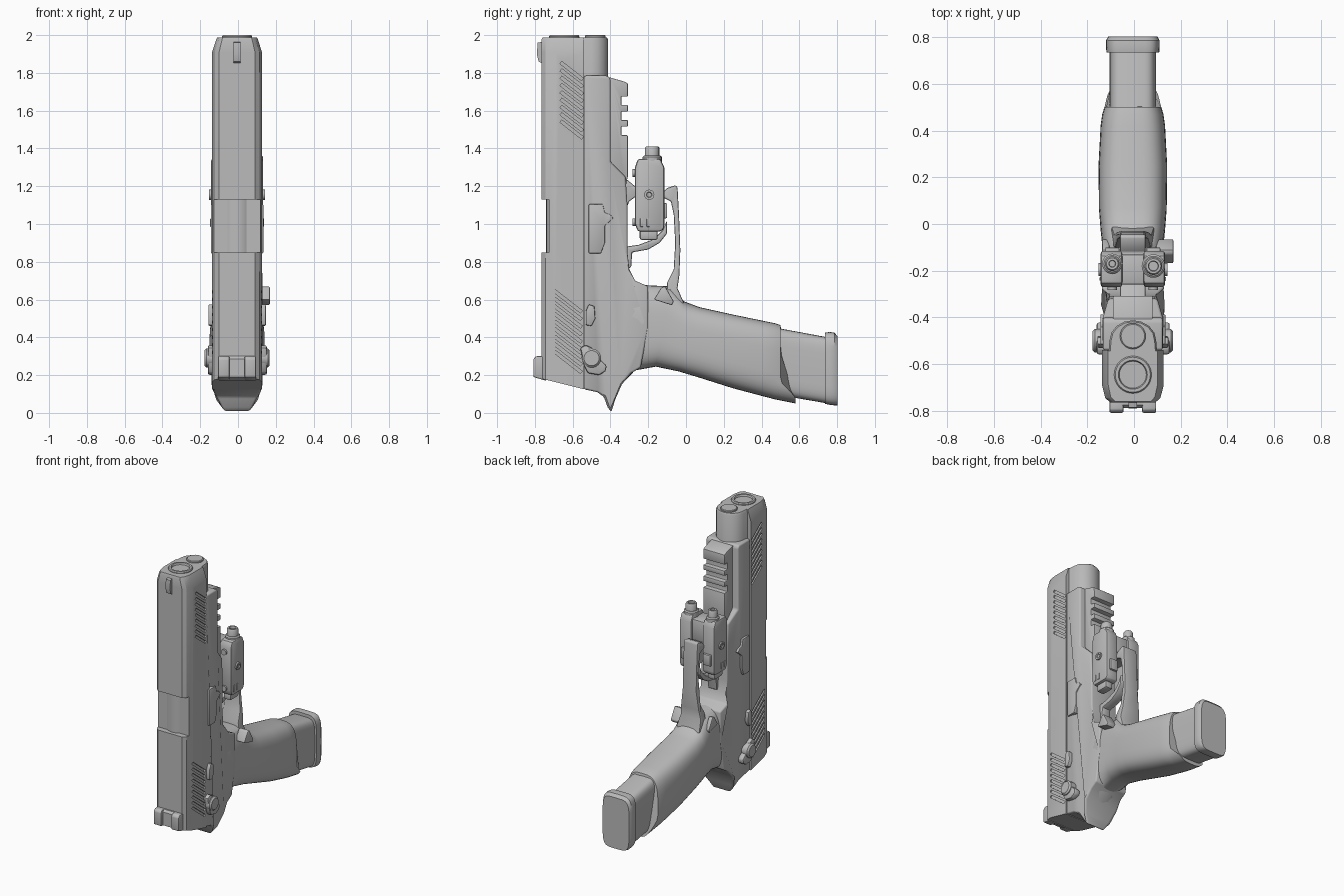
import bpy, bmesh, math
from mathutils import Vector, Matrix

if "Cube" in bpy.data.objects:
    bpy.data.objects.remove(bpy.data.objects["Cube"])

gray = bpy.data.materials.new("plain gray")
gray.use_nodes = True
COL = (0.5, 0.5, 0.5, 1)
gray.diffuse_color = COL
gray.node_tree.nodes["Principled BSDF"].inputs["Base Color"].default_value = COL
CX = -0.005
parts = []


def apply_mod(ob, kind, **props):
    mod = ob.modifiers.new(kind.lower(), kind)
    for key, val in props.items():
        setattr(mod, key, val)
    bpy.context.view_layer.objects.active = ob
    bpy.ops.object.modifier_apply(modifier=mod.name)


def finish(name, bm, bevel=0, seg=2):
    bmesh.ops.recalc_face_normals(bm, faces=bm.faces)
    me = bpy.data.meshes.new(name)
    bm.to_mesh(me)
    bm.free()
    me.materials.append(gray)
    ob = bpy.data.objects.new(name, me)
    bpy.context.collection.objects.link(ob)
    if bevel:
        apply_mod(ob, "BEVEL", width=bevel, segments=seg, limit_method="ANGLE", angle_limit=0.6)
    parts.append(ob)
    return ob


def skin(bm, rings):
    """Join closed rings of points and cap both ends."""
    vs = [[bm.verts.new(p) for p in r] for r in rings]
    n = len(vs[0])
    for a, b in zip(vs, vs[1:]):
        for i in range(n):
            bm.faces.new((a[i], a[(i + 1) % n], b[(i + 1) % n], b[i]))
    bm.faces.new(vs[0])
    bm.faces.new(vs[-1])


def side_plate(name, pts, x0, x1, bevel=0, taper=None, seg=2):
    """Extrude a (y, z) outline across x."""
    bm = bmesh.new()
    k = taper or (lambda y, z: 1)
    skin(bm, [[(CX + x * k(y, z), y, z) for y, z in pts] for x in (x0, x1)])
    return finish(name, bm, bevel, seg)


def add_box(bm, lo, hi, rot=None):
    lo, hi = Vector(lo), Vector(hi)
    m = Matrix.Translation((lo + hi) / 2) @ (rot or Matrix()) @ Matrix.Diagonal((*(hi - lo), 1))
    bmesh.ops.create_cube(bm, size=1, matrix=m)


def box(name, lo, hi, bevel=0):
    bm = bmesh.new()
    add_box(bm, lo, hi)
    return finish(name, bm, bevel)


def lathe(name, prof, at, axis="z", n=32):
    """Turn an (r, h) profile around an axis through a point."""
    bm = bmesh.new()
    rings = [[(r * math.cos(2 * math.pi * i / n), r * math.sin(2 * math.pi * i / n), h)
              for i in range(n)] for r, h in prof]
    skin(bm, rings)
    rot = {"z": Matrix(), "x": Matrix.Rotation(math.pi / 2, 4, "Y"),
           "y": Matrix.Rotation(-math.pi / 2, 4, "X")}[axis]
    bm.transform(Matrix.Translation(at) @ rot)
    return finish(name, bm)


def rounded_loft(name, stations, power, tongue=0, n=40, bevel=0):
    """Loft superellipse sections: (front y, z), (back y, z), half width."""
    rings = []
    for k, (f, b, w) in enumerate(stations):
        ring = []
        for i in range(n):
            a = 2 * math.pi * i / n
            c, s = math.cos(a), math.sin(a)
            u = math.copysign(abs(c) ** (2 / power), c)
            t = (1 - math.copysign(abs(s) ** (2 / power), s)) / 2
            y, z = (f[j] + (b[j] - f[j]) * t for j in (0, 1))
            if k == len(stations) - 1:
                y += tongue * min(1, max(0, (t - 0.72) / 0.2))
            ring.append((CX + w * u, y, z))
        rings.append(ring)
    bm = bmesh.new()
    skin(bm, rings)
    return finish(name, bm, bevel)


# slide: chamfered section, tapered muzzle, slanted rear
half = [(0.095, -0.765), (0.118, -0.745), (0.132, -0.69), (0.132, -0.54)]
outline = half + [(-x, y) for x, y in reversed(half)]
bm = bmesh.new()
skin(bm, [[(CX + x, y, 0.125 - 0.25 * (y + 0.54)) for x, y in outline]] +
     [[(CX + x * k, -0.64 + (y + 0.64) * j, z) for x, y in outline]
      for z, k, j in ((1.91, 1, 1), (1.975, 0.84, 1), (1.988, 0.8, 0.96))])
slide = finish("slide", bm)

# ejection port and slanted grip grooves
bm = bmesh.new()
add_box(bm, (-0.3, -0.9, 0.85), (0.3, -0.725, 1.13))
tilt = Matrix.Rotation(-0.66, 4, "X")
for y, z_top, z_low, count, length in ((-0.605, 1.81, 1.5, 9, 0.145), (-0.625, 0.59, 0.27, 9, 0.18)):
    for i in range(count):
        z = z_top + (z_low - z_top) * i / (count - 1)
        for s in (-1, 1):
            x = CX + s * 0.134
            add_box(bm, (x - 0.011, y - length / 2, z - 0.008),
                    (x + 0.011, y + length / 2, z + 0.008), tilt)
cutter = finish("groove_cutter", bm)
cutter.hide_render = True
apply_mod(slide, "BOOLEAN", object=cutter, operation="DIFFERENCE", solver="EXACT")
parts.remove(cutter)
bpy.data.objects.remove(cutter)

# barrel, recoil housing and guide rod
lathe("chamber", [(0.095, 0.8), (0.095, 1.18)], (CX, -0.645, 0))
lathe("muzzle", [(0.08, 1.9), (0.08, 1.993), (0.075, 2), (0.062, 2), (0.058, 1.992), (0.055, 1.95)],
      (CX, -0.645, 0))
arc = [(0.105, -0.56), (0.1, -0.5)] + [(0.1 * math.cos(a), -0.5 + 0.088 * math.sin(a))
                                       for a in (0.4, 0.8, 1.2, 1.57)]
arc += [(-x, y) for x, y in reversed(arc[:-1])]
bm = bmesh.new()
skin(bm, [[(CX + x * k, -0.5 + (y + 0.5) * k, z) for x, y in arc]
          for z, k in ((1.5, 1), (1.975, 1), (1.988, 0.93))])
finish("recoil_housing", bm)
lathe("guide_rod", [(0.055, 1.9), (0.055, 1.996), (0.05, 2)], (CX, -0.48, 0))

# sights
side_plate("front_sight", [(-0.76, 1.85), (-0.78, 1.86), (-0.79, 1.9), (-0.785, 1.96), (-0.76, 1.965)],
           -0.018, 0.018)
rear = [(-0.74, 0.17), (-0.808, 0.19), (-0.808, 0.285), (-0.795, 0.3), (-0.74, 0.3)]
for name, a, b in (("rear_sight_right", -0.1, -0.04), ("rear_sight_left", 0.04, 0.1)):
    side_plate(name, rear, a, b, 0.006)
side_plate("rear_sight_base", [(min(-0.74, y + 0.02), z) for y, z in rear], -0.06, 0.06)

# frame with tang, narrowed toward the tip and toward the guard
frame = [(-0.54, 0.125), (-0.47, 0.11), (-0.435, 0.085), (-0.415, 0.03), (-0.395, 0.005), (-0.375, 0.07),
         (-0.34, 0.15), (-0.29, 0.21), (-0.24, 0.24), (-0.2, 0.45), (-0.2, 0.67), (-0.27, 0.7),
         (-0.3, 0.76), (-0.31, 0.85), (-0.31, 1.1), (-0.32, 1.25), (-0.4, 1.33), (-0.4, 1.77), (-0.415, 1.785),
         (-0.54, 1.785)]


def frame_taper(y, z):
    if z < 0.12:
        return 0.5 + 0.5 * z / 0.12
    return 0.82 if y > -0.33 and z > 0.74 else 1


side_plate("frame", frame, -0.128, 0.128, 0.022, frame_taper, 3)

# accessory rail with cross slots
teeth = [(-0.42, 1.2), (-0.32, 1.2), (-0.308, 1.25)]
for z in (1.47, 1.55, 1.63):
    teeth += [(-0.308, z), (-0.342, z), (-0.342, z + 0.045), (-0.308, z + 0.045)]
teeth += [(-0.308, 1.745), (-0.33, 1.755), (-0.4, 1.775), (-0.42, 1.775)]
side_plate("rail", teeth, -0.085, 0.085, 0.004)

# trigger guard and trigger
guard = [(-0.33, 1.25), (-0.27, 1.2), (-0.12, 1.17), (-0.1, 1.19), (-0.055, 1.205), (-0.045, 1.195),
         (-0.037, 1.05), (-0.03, 0.86), (-0.035, 0.73), (-0.045, 0.66), (-0.01, 0.58), (-0.1, 0.58),
         (-0.1, 0.69), (-0.065, 0.76), (-0.057, 0.9), (-0.065, 1.05), (-0.08, 1.12), (-0.12, 1.14),
         (-0.26, 1.15), (-0.3, 1.12), (-0.33, 1.05)]
side_plate("trigger_guard", guard, -0.055, 0.055, 0.008,
           lambda y, z: 1 + max(0, 0.85 - z) * 2.5 if y > -0.2 else 1)
trigger = [(-0.32, 0.88), (-0.25, 0.89), (-0.17, 0.92), (-0.125, 0.965), (-0.1, 1.02), (-0.1, 0.95),
           (-0.14, 0.9), (-0.2, 0.865), (-0.285, 0.85), (-0.29, 0.77), (-0.32, 0.76)]
side_plate("trigger", trigger, -0.035, 0.035, 0.008)

# grip with a lip at the back edge of the mouth
rounded_loft("grip", [((-0.34, 0.7), (-0.37, 0.12), 0.11), ((-0.2, 0.675), (-0.27, 0.225), 0.125),
                      ((-0.08, 0.67), (-0.16, 0.245), 0.128), ((-0.01, 0.59), (-0.04, 0.22), 0.138),
                      ((0.07, 0.56), (0.06, 0.19), 0.145), ((0.25, 0.52), (0.25, 0.13), 0.147),
                      ((0.42, 0.485), (0.42, 0.085), 0.138), ((0.47, 0.475), (0.47, 0.072), 0.131),
                      ((0.5, 0.465), (0.5, 0.05), 0.122)], 3.2, tongue=0.08)
rounded_loft("magazine", [((0.4, 0.465), (0.4, 0.11), 0.1), ((0.75, 0.4), (0.75, 0.05), 0.1)], 5)
rounded_loft("magazine_base", [((0.735, 0.425), (0.735, 0.048), 0.113), ((0.76, 0.428), (0.76, 0.043), 0.115),
                               ((0.785, 0.425), (0.785, 0.04), 0.115), ((0.803, 0.405), (0.803, 0.04), 0.105)], 5)

# side controls, mirrored
plate = [(-0.515, 0.845), (-0.45, 0.845), (-0.43, 0.9), (-0.43, 0.99), (-0.385, 1.03), (-0.4, 1.05),
         (-0.43, 1.06), (-0.44, 1.105), (-0.515, 1.105)]
catch = [(-0.53, 0.465), (-0.5, 0.46), (-0.48, 0.5), (-0.485, 0.565), (-0.515, 0.575), (-0.53, 0.54)]
lever = [(-0.56, 0.345), (-0.53, 0.36), (-0.5, 0.345), (-0.46, 0.29), (-0.42, 0.25), (-0.425, 0.22),
         (-0.46, 0.2), (-0.52, 0.21), (-0.54, 0.25)]
button = [(-0.17, 0.6), (-0.075, 0.57), (-0.065, 0.59), (-0.11, 0.67), (-0.13, 0.665)]
for side, s in (("left", 1), ("right", -1)):
    side_plate("takedown_plate_" + side, plate, s * 0.11, s * 0.139, 0.004)
    side_plate("slide_catch_" + side, catch, s * 0.11, s * 0.152, 0.006)
    side_plate("safety_lever_" + side, lever, s * 0.11, s * (0.158 if s > 0 else 0.155), 0.01)
    lathe("safety_pivot_" + side, [(0.05, 0), (0.05, s * 0.05), (0.04, s * 0.06)],
          (CX + s * 0.113, -0.5, 0.29), "x")
    side_plate("release_button_" + side, button, s * 0.1, s * (0.174 if s > 0 else 0.131), 0.006)

# twin light module straddling the guard
body = [(-0.255, 0.96), (-0.13, 0.96), (-0.115, 0.98), (-0.115, 1.3), (-0.135, 1.345), (-0.255, 1.345),
        (-0.27, 1.3), (-0.27, 1.0)]
for side, s, r, y in (("left", 1, 0.05, -0.18), ("right", -1, 0.043, -0.17)):
    x = CX + s * 0.088
    side_plate("light_body_" + side, body, s * 0.045, s * 0.138, 0.016)
    lathe("light_collar_" + side, [(r, 1.3), (r, 1.355), (r - 0.008, 1.362)], (x, y, 0), n=24)
    lathe("light_lens_" + side, [(r - 0.012, 1.34), (r - 0.012, 1.4), (r - 0.018, 1.41),
                                 (r - 0.028, 1.41), (r - 0.03, 1.395)], (x, y, 0), n=24)
    lathe("body_screw_" + side, [(0.027, 0), (0.027, s * 0.016), (0.015, s * 0.016), (0.012, s * 0.01)],
          (CX + s * 0.132, -0.195, 1.155), "x", 20)
    box("body_foot_" + side, (x - 0.03, -0.245, 0.915), (x + 0.03, -0.15, 0.97), 0.012)
    for z in (1.01, 1.27):
        lathe("edge_knob_" + side, [(0.02, -0.012), (0.02, 0.02)], (x, -0.27, z), "y", 16)
    for y2 in (-0.235, -0.2):
        box("side_slot_" + side, (x + s * 0.048 - 0.006, y2 - 0.008, 0.985),
            (x + s * 0.048 + 0.006, y2 + 0.008, 1.03), 0.003)
    box("rear_block_" + side, (x - 0.03, -0.13, 1.03), (x + 0.03, -0.1, 1.11), 0.006)
box("light_bridge", (CX - 0.07, -0.26, 1.17), (CX + 0.07, -0.13, 1.32), 0.01)

# keep edges sharp, smooth the curved faces
bpy.ops.object.select_all(action="DESELECT")
for ob in parts:
    ob.select_set(True)
bpy.context.view_layer.objects.active = parts[0]
bpy.ops.object.shade_smooth_by_angle(angle=math.radians(32))
